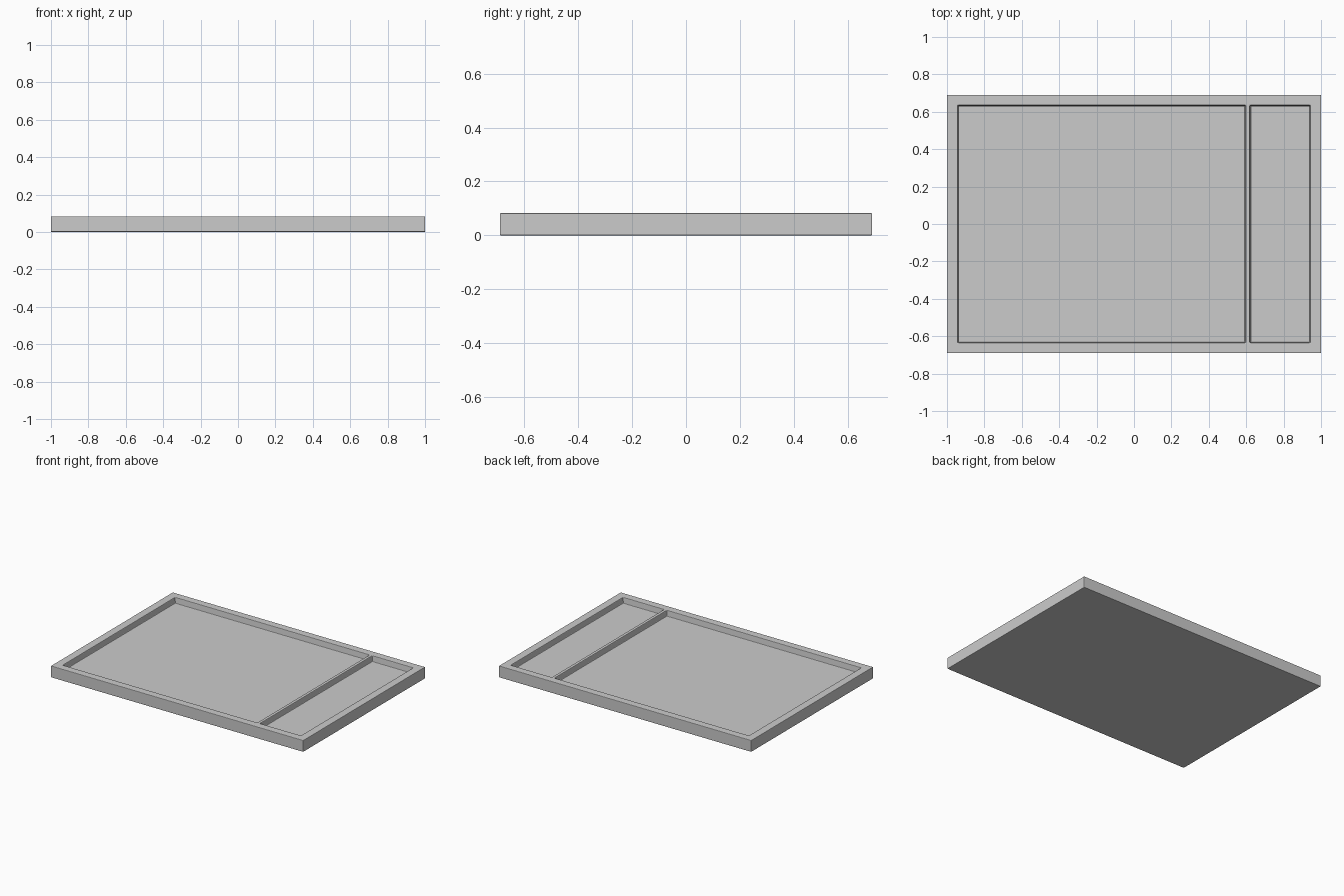
import bpy, bmesh

if "Cube" in bpy.data.objects:
    bpy.data.objects.remove(bpy.data.objects["Cube"])

HEIGHT, DEPTH, TAPER = 0.083, 0.04, 0.006
XS = [-1.0, -0.943, 0.597, 0.619, 0.943, 1.0]
YS = [-0.69, -0.635, 0.635, 0.69]

bm = bmesh.new()

# Top surface: rim, divider and the two pocket cells
v = [[bm.verts.new((x, y, HEIGHT)) for y in YS] for x in XS]
cells = {}
for i in range(len(XS) - 1):
    for j in range(len(YS) - 1):
        cells[i, j] = bm.faces.new((v[i][j], v[i + 1][j], v[i + 1][j + 1], v[i][j + 1]))

# Outer walls and flat underside
border = [e for e in bm.edges if e.is_boundary]
walls = bmesh.ops.extrude_edge_only(bm, edges=border)["geom"]
for vert in [g for g in walls if isinstance(g, bmesh.types.BMVert)]:
    vert.co.z = 0.0
bmesh.ops.contextual_create(
    bm, geom=[e for e in bm.edges if all(q.co.z == 0.0 for q in e.verts)])

# Sink the large and the small pocket, with slightly sloped walls
bm.normal_update()
pockets = [cells[1, 1], cells[3, 1]]
bmesh.ops.inset_individual(bm, faces=pockets, thickness=TAPER)
for face in pockets:
    for vert in face.verts:
        vert.co.z = HEIGHT - DEPTH
bmesh.ops.recalc_face_normals(bm, faces=bm.faces)

mesh = bpy.data.meshes.new("divided_tray")
bm.to_mesh(mesh)
bm.free()
tray = bpy.data.objects.new("divided_tray", mesh)
bpy.context.collection.objects.link(tray)

# Softly rounded edges
bevel = tray.modifiers.new("edge_rounding", "BEVEL")
bevel.width = 0.004
bevel.segments = 2
bevel.limit_method = 'ANGLE'
